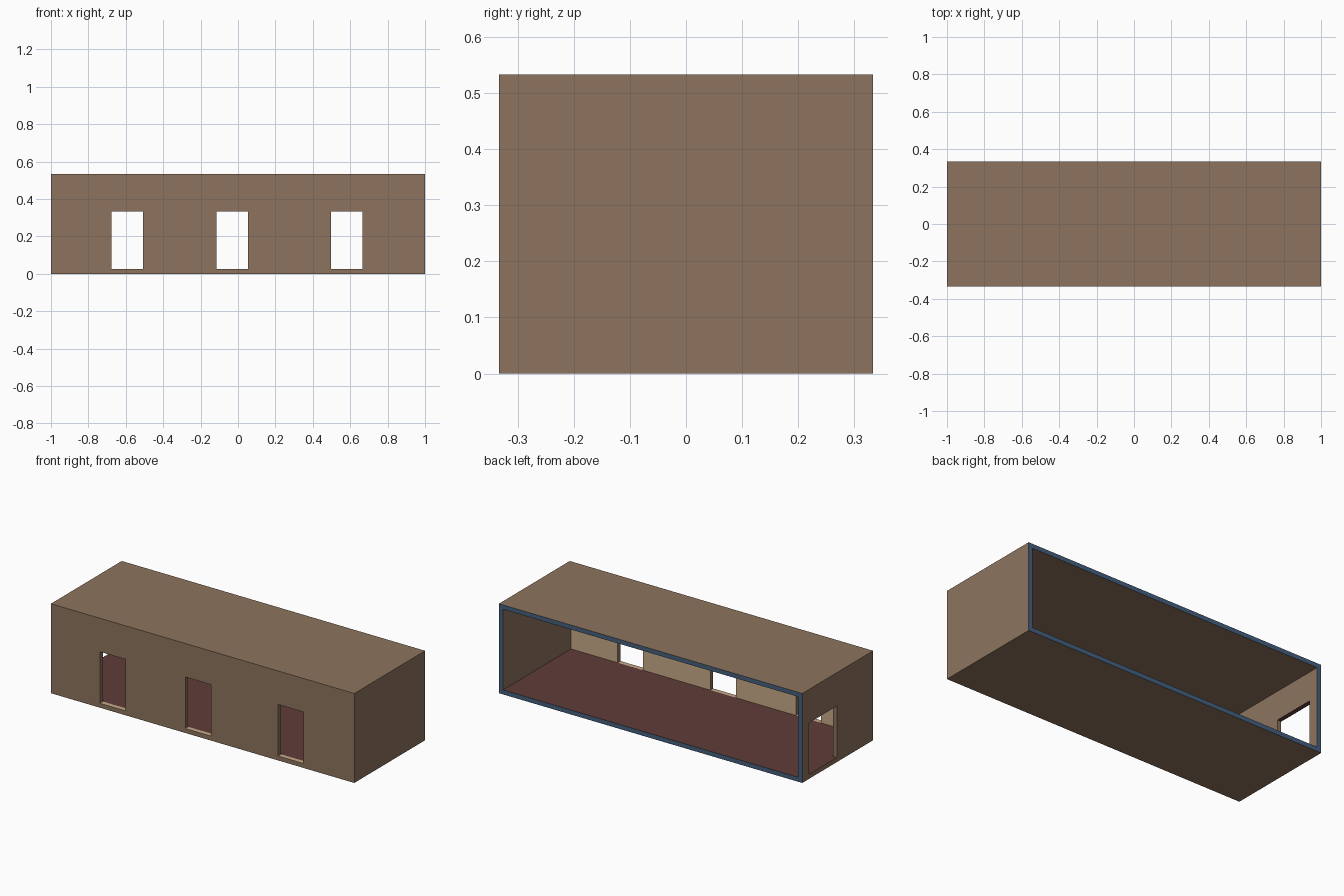
import bpy
import bmesh
from mathutils import Vector

if "Cube" in bpy.data.objects:
    bpy.data.objects.remove(bpy.data.objects["Cube"])

X, Y, H, T = 1.0, 0.3333, 0.5333, 0.0267   # half length, half depth, height, wall thickness
DOOR_TOP = 0.3335


def material(name, rgb):
    m = bpy.data.materials.new(name)
    m.diffuse_color = (*rgb, 1.0)
    m.use_nodes = True
    m.node_tree.nodes["Principled BSDF"].inputs["Base Color"].default_value = m.diffuse_color
    return m


MATS = [
    material("brown_plaster", (0.27, 0.175, 0.112)),
    material("light_tan", (0.57, 0.40, 0.25)),
    material("dark_red", (0.119, 0.046, 0.039)),
    material("slate_blue", (0.06, 0.115, 0.21)),
]
BROWN, TAN, RED, BLUE = range(4)


def box(name, lo, hi):
    lo, hi = Vector(lo), Vector(hi)
    bm = bmesh.new()
    bmesh.ops.create_cube(bm, size=1.0)
    for v in bm.verts:
        v.co = (lo + hi) / 2 + v.co * (hi - lo)
    me = bpy.data.meshes.new(name)
    bm.to_mesh(me)
    bm.free()
    ob = bpy.data.objects.new(name, me)
    bpy.context.collection.objects.link(ob)
    return ob


# solid block, hollowed and opened to the back
shell = box("room_shell", (-X, -Y, 0), (X, Y, H))
cutters = [box("room_cutter", (-X + T, -Y + T, T), (X - T, Y + 0.1, H - T))]

# three front openings, slightly raised over the ground
for x0, x1 in ((-0.677, -0.509), (-0.114, 0.054), (0.498, 0.665)):
    cutters.append(box("front_opening_cutter", (x0, -Y - 0.1, T), (x1, -Y + T + 0.05, DOOR_TOP)))

# doorway in the left end wall
cutters.append(box("side_door_cutter", (-X - 0.1, 0.008, T), (-X + T + 0.05, 0.271, DOOR_TOP)))

for c in cutters:
    c.hide_render = True
    mod = shell.modifiers.new("cut", "BOOLEAN")
    mod.operation = "DIFFERENCE"
    mod.solver = "EXACT"
    mod.object = c

# bake the cuts
bpy.context.view_layer.update()
deps = bpy.context.evaluated_depsgraph_get()
cut_mesh = bpy.data.meshes.new_from_object(shell.evaluated_get(deps))
shell.modifiers.clear()
shell.data = cut_mesh
for c in cutters:
    bpy.data.objects.remove(c)

# split the floor from the sills, so each part has its own colour
bm = bmesh.new()
bm.from_mesh(cut_mesh)
for co, no in (((0, -Y + T, 0), (0, 1, 0)), ((-X + T, 0, 0), (1, 0, 0))):
    faces = [f for f in bm.faces if f.normal.z > 0.9 and f.calc_center_median().z < 0.1]
    geom = faces + list({e for f in faces for e in f.edges}) + list({v for f in faces for v in f.verts})
    bmesh.ops.bisect_plane(bm, geom=geom, plane_co=co, plane_no=no, dist=1e-5)
bm.to_mesh(cut_mesh)
bm.free()

cut_mesh.materials.clear()
for m in MATS:
    cut_mesh.materials.append(m)

# colour by place and direction
E = 0.002
for p in cut_mesh.polygons:
    c, n = p.center, p.normal
    p.use_smooth = False
    p.material_index = BROWN
    if n.y > 0.9 and c.y > Y - E:
        p.material_index = BLUE                       # cut rim at the open back
    elif n.y > 0.9 and abs(c.y - (-Y + T)) < E:
        p.material_index = TAN                        # inside of the front wall
    elif -Y + E < c.y < -Y + T - E and abs(c.x) < 0.9 and E < c.z < H - E:
        p.material_index = TAN                        # front opening reveals
    elif -X + E < c.x < -X + T - E and E < c.z < H - E:
        p.material_index = RED                        # side doorway reveals
    elif n.z > 0.9 and abs(c.z - T) < E:
        p.material_index = RED                        # floor
